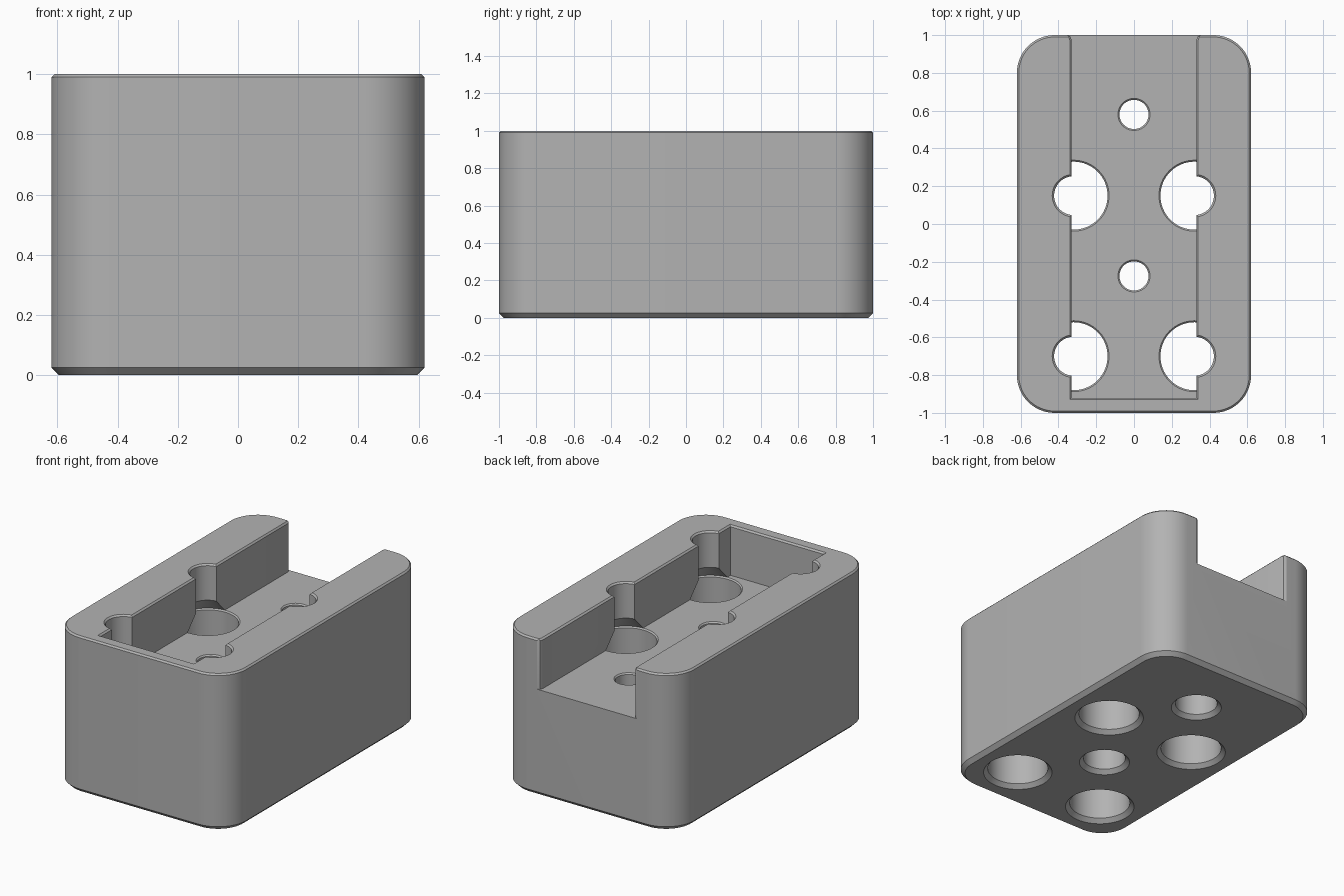
import bpy, bmesh
from math import sin, cos, pi, radians

old = bpy.data.objects.get("Cube")
if old:
    bpy.data.objects.remove(old)

grey = bpy.data.materials.new("plain_grey")
grey.use_nodes = True
COLOUR = (0.45, 0.45, 0.45, 1)
grey.diffuse_color = COLOUR
grey.node_tree.nodes["Principled BSDF"].inputs["Base Color"].default_value = COLOUR

FLOOR = 0.68
HALF_SLOT = 0.33


def loft(name, rings):
    """Closed solid through matching outlines, each given as (points, z)."""
    bm = bmesh.new()
    loops = [[bm.verts.new((x, y, z)) for x, y in pts] for pts, z in rings]
    for low, high in zip(loops, loops[1:]):
        for i in range(len(low)):
            j = (i + 1) % len(low)
            bm.faces.new((low[i], low[j], high[j], high[i]))
    bm.faces.new(loops[0][::-1])
    bm.faces.new(loops[-1])
    bmesh.ops.recalc_face_normals(bm, faces=bm.faces)
    mesh = bpy.data.meshes.new(name)
    bm.to_mesh(mesh)
    bm.free()
    mesh.materials.append(grey)
    ob = bpy.data.objects.new(name, mesh)
    bpy.context.collection.objects.link(ob)
    return ob


def circle(cx, cy, r, n=64):
    return [(cx + r * cos(2 * pi * i / n), cy + r * sin(2 * pi * i / n)) for i in range(n)]


def rounded_rect(inset, hx=0.62, hy=1.0, r=0.2, n=16):
    pts = []
    for k, (sx, sy) in enumerate(((1, 1), (-1, 1), (-1, -1), (1, -1))):
        for i in range(n + 1):
            a = pi / 2 * (k + i / n)
            pts.append((sx * (hx - r) + (r - inset) * cos(a),
                        sy * (hy - r) + (r - inset) * sin(a)))
    return pts


def slot_outline(grow):
    """Channel closed at the front, with a slightly eased mouth at the back."""
    w = HALF_SLOT + grow
    right = [(w, -0.92 - grow), (w, 0.975), (w + 0.007, 0.992), (w + 0.025, 1.001), (w + 0.025, 1.1)]
    return right + [(-x, y) for x, y in reversed(right)]


def turned(name, cx, cy, profile):
    return loft(name, [(circle(cx, cy, r), z) for r, z in profile])


# Body with a large lower and a fine upper chamfer
body = loft("block_body", [(rounded_rect(0.025), 0), (rounded_rect(0), 0.025),
                           (rounded_rect(0), 0.99), (rounded_rect(0.01), 1)])

# Channel along the top
cutters = [loft("channel_cutter", [(slot_outline(0), FLOOR), (slot_outline(0), 0.99),
                                   (slot_outline(0.02), 1.01)])]

# Four stepped holes straddling the channel walls
for x in (-0.32, 0.32):
    for y in (-0.70, 0.15):
        cutters.append(turned("wall_hole_cutter", x, y, [
            (0.215, -0.01), (0.18, 0.025), (0.18, FLOOR - 0.008), (0.188, FLOOR),
            (0.103, 0.77), (0.103, 0.99), (0.123, 1.01)]))

# Two counterbored holes on the centre line
for y in (-0.275, 0.58):
    cutters.append(turned("centre_hole_cutter", 0, y, [
        (0.16, -0.01), (0.125, 0.025), (0.125, 0.36), (0.077, 0.36),
        (0.077, FLOOR - 0.008), (0.095, FLOOR + 0.01)]))

bpy.context.view_layer.objects.active = body
for cutter in cutters:
    cutter.hide_render = True
    mod = body.modifiers.new("cut", "BOOLEAN")
    mod.operation = "DIFFERENCE"
    mod.solver = "EXACT"
    mod.object = cutter
    bpy.ops.object.modifier_apply(modifier=mod.name)
    bpy.data.objects.remove(cutter)

bpy.ops.object.select_all(action="DESELECT")
body.select_set(True)
bpy.ops.object.shade_smooth_by_angle(angle=radians(25))
